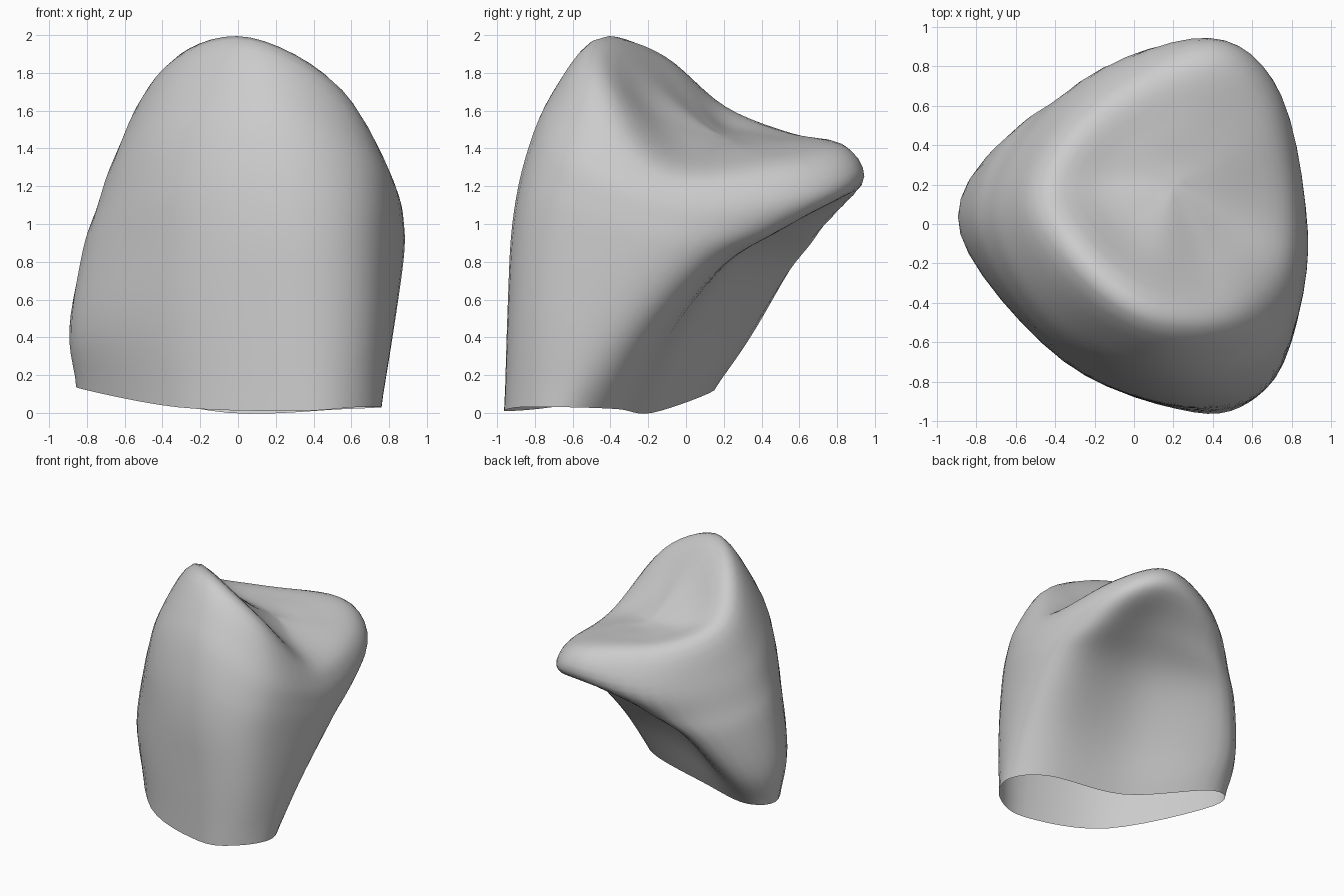
import bpy
import bmesh
from mathutils import Vector

# Remove the default cube
default_cube = bpy.data.objects.get("Cube")
if default_cube:
    bpy.data.objects.remove(default_cube, do_unlink=True)

STEPS_AROUND = 6
STEPS_UP = 5

# Guide curves around the crown, each running from the open base
# over the shoulder and crest into the biting surface
left_side = [(.76, -.62, .03), (.82, -.43, .4), (.88, -.17, .82), (.88, -.12, 1),
             (.85, -.1, 1.15), (.75, -.1, 1.29), (.5, .03, 1.38)]
front_left = [(.62, -.88, .03), (.68, -.83, .5), (.71, -.76, .95), (.71, -.7, 1.2),
              (.68, -.61, 1.43), (.52, -.44, 1.75), (.36, -.14, 1.55)]
front = [(.3, -.955, .01), (.28, -.94, .6), (.24, -.92, 1), (.2, -.85, 1.36),
         (.14, -.71, 1.7), (.06, -.44, 2), (.13, -.12, 1.69)]
front_right = [(-.32, -.71, .03), (-.36, -.7, .5), (-.38, -.66, .9), (-.41, -.59, 1.22),
               (-.42, -.44, 1.55), (-.31, -.15, 1.91), (-.08, .03, 1.64)]
right_side = [(-.84, -.04, .13), (-.89, -.05, .45), (-.83, .01, .86), (-.76, .07, 1.07),
              (-.66, .13, 1.31), (-.47, .2, 1.62), (-.15, .22, 1.52)]
back_right = [(-.67, .15, .12), (-.66, .35, .4), (-.5, .55, .74), (-.34, .67, .93),
              (-.24, .74, 1.16), (-.18, .6, 1.46), (0, .42, 1.47)]
back = [(-.05, -.18, 0), (0, 0, .42), (.12, .27, .82), (.32, .59, 1.03),
        (.38, .94, 1.21), (.38, .84, 1.42), (.28, .5, 1.44)]
back_left = [(.56, -.36, .02), (.64, -.13, .42), (.72, .17, .78), (.76, .45, .96),
             (.75, .66, 1.15), (.68, .56, 1.32), (.45, .34, 1.4)]
guides = [left_side, front_left, front, front_right,
          right_side, back_right, back, back_left]
pit_centre = (.2, .2, 1.46)


def spline(a, b, c, d, t):
    """Smooth curve from b to c, guided by the neighbours a and d."""
    return 0.5 * (2 * b + (c - a) * t + (2 * a - 5 * b + 4 * c - d) * t ** 2
                  + (3 * b - a - 3 * c + d) * t ** 3)


def smooth_path(points, steps, closed):
    """Resample a short list of points as a smooth path."""
    n = len(points)

    def pick(i):
        if closed:
            return points[i % n]
        if i < 0:
            return 2 * points[0] - points[1]
        if i >= n:
            return 2 * points[-1] - points[-2]
        return points[i]

    path = []
    for i in range(n if closed else n - 1):
        near = [pick(i + k) for k in (-1, 0, 1, 2)]
        path += [spline(*near, s / steps) for s in range(steps)]
    return path


def climb(guide, opposite):
    """Path up one guide to the centre, flowing on into the opposite one."""
    across = guide + [pit_centre] + opposite[::-1]
    path = smooth_path([Vector(p) for p in across], STEPS_UP, False)
    return path[:len(guide) * STEPS_UP]


# Enamel material
enamel = bpy.data.materials.new("plain grey enamel")
enamel.use_nodes = True
grey = (.6, .6, .6, 1)
enamel.diffuse_color = grey
for node in enamel.node_tree.nodes:
    if node.type == 'BSDF_PRINCIPLED':
        node.inputs["Base Color"].default_value = grey

# Crown: a skin lofted through the guides, left open underneath
half = len(guides) // 2
columns = [climb(guide, guides[i - half]) for i, guide in enumerate(guides)]
rings = [smooth_path(list(row), STEPS_AROUND, True) for row in zip(*columns)]

bm = bmesh.new()
loops = [[bm.verts.new(p) for p in ring] for ring in rings]
tip = bm.verts.new(pit_centre)
count = len(loops[0])
for lower, upper in zip(loops, loops[1:]):
    for i in range(count):
        j = (i + 1) % count
        bm.faces.new((lower[j], lower[i], upper[i], upper[j]))
for i in range(count):
    bm.faces.new((loops[-1][(i + 1) % count], loops[-1][i], tip))
for face in bm.faces:
    face.smooth = True

# Even out the skin without moving the open base
inner = [v for v in bm.verts if not v.is_boundary]
for _ in range(3):
    bmesh.ops.smooth_vert(bm, verts=inner, factor=0.3,
                          use_axis_x=True, use_axis_y=True, use_axis_z=True)

mesh = bpy.data.meshes.new("tooth_crown")
bm.to_mesh(mesh)
bm.free()
mesh.materials.append(enamel)
crown = bpy.data.objects.new("tooth_crown", mesh)
bpy.context.collection.objects.link(crown)
